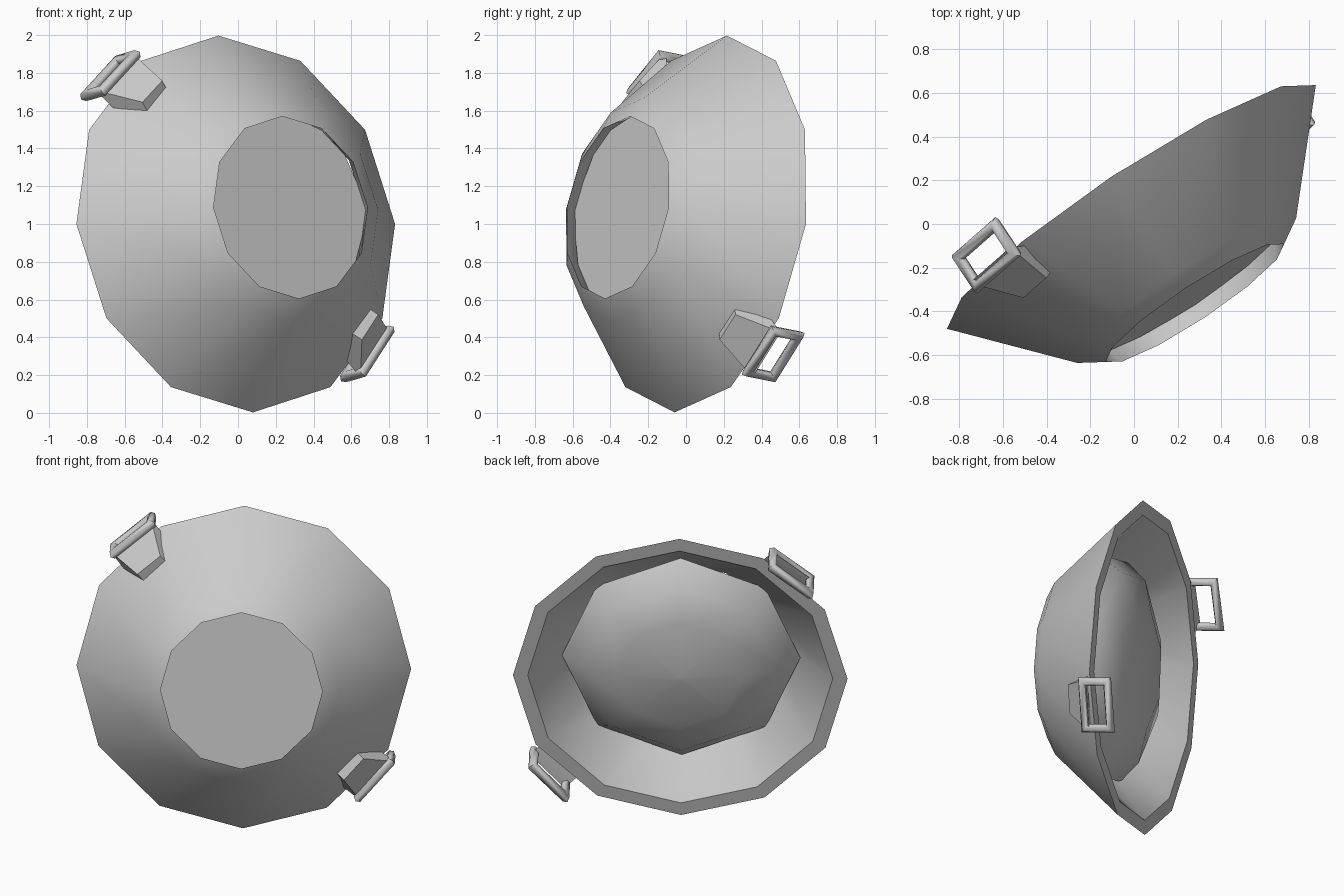
import bpy, bmesh, math
from mathutils import Matrix, Vector

if "Cube" in bpy.data.objects:
    bpy.data.objects.remove(bpy.data.objects["Cube"], do_unlink=True)

grey = bpy.data.materials.new("plain grey")
grey.use_nodes = True
grey.diffuse_color = (0.6, 0.6, 0.6, 1)
grey.node_tree.nodes["Principled BSDF"].inputs["Base Color"].default_value = (0.6, 0.6, 0.6, 1)

# Tilted frame: x across the rim, y up the rim, z out through the foot
across = Vector((0.834, 0.551, 0)).normalized()
axis = Vector((0.543, -0.822, 0.164)).normalized()
up = axis.cross(across).normalized()
frame = Matrix((across, up, axis)).transposed().to_4x4()
frame.translation = (-0.012, 0.078, 1.0)


def finish(name, bm, angle):
    bmesh.ops.remove_doubles(bm, verts=bm.verts, dist=1e-5)
    bmesh.ops.recalc_face_normals(bm, faces=bm.faces)
    mesh = bpy.data.meshes.new(name)
    bm.to_mesh(mesh)
    bm.free()
    mesh.materials.append(grey)
    ob = bpy.data.objects.new(name, mesh)
    bpy.context.scene.collection.objects.link(ob)
    ob.matrix_world = frame
    bpy.ops.object.select_all(action="DESELECT")
    ob.select_set(True)
    bpy.context.view_layer.objects.active = ob
    bpy.ops.object.shade_smooth_by_angle(angle=math.radians(angle))
    return ob


def bridge(bm, a, b):
    for i in range(len(a)):
        j = (i + 1) % len(a)
        bm.faces.new((a[i], a[j], b[j], b[i]))


def lathe(name, profile, sides, closed, angle):
    bm = bmesh.new()
    rings = []
    for r, h in profile:
        turns = [math.tau * i / sides for i in range(sides)]
        rings.append([bm.verts.new((r * math.sin(a), r * math.cos(a), h)) for a in turns])
    for a, b in zip(rings, rings[1:]):
        bridge(bm, a, b)
    if closed:
        bridge(bm, rings[-1], rings[0])
    else:
        bm.faces.new(rings[0])
        bm.faces.new(rings[-1])
    return finish(name, bm, angle)


# Thick bowl with an open foot
lathe("bowl", [(0.489, 0.534), (0.6, 0.465), (1.011, 0), (0.922, 0), (0.54, 0.43)],
      12, True, 35)

# Domed filling, its flat underside showing through the foot
lathe("filling", [(0.55, 0.454), (0.72, 0.22), (0.6, 0.09), (0.38, 0.015), (0.02, -0.025)],
      8, False, 50)


def place(turn, r, t, h):
    s, c = math.sin(turn), math.cos(turn)
    return (r * s + t * c, r * c - t * s, h)


# Paired side handles: tapered bracket plus square loop
for side, degrees in (("upper", -40), ("lower", 131)):
    turn = math.radians(degrees)

    bm = bmesh.new()
    outer = [(0.93, -0.16, 0.03), (1.07, -0.16, 0.0), (1.07, 0.16, 0.0), (0.93, 0.16, 0.03)]
    inner = [(0.8, -0.09, 0.15), (0.89, -0.09, 0.18), (0.89, 0.09, 0.18), (0.8, 0.09, 0.15)]
    a, b = ([bm.verts.new(place(turn, *p)) for p in ring] for ring in (outer, inner))
    bridge(bm, a, b)
    bm.faces.new(a)
    bm.faces.new(b)
    finish(side + "_handle_bracket", bm, 45)

    bm = bmesh.new()
    rings = []
    for st, sh in ((-1, -1), (1, -1), (1, 1), (-1, 1)):
        ring = []
        for i in range(6):
            a = math.tau * i / 6
            grow = 0.026 * math.cos(a)
            ring.append(bm.verts.new(place(turn, 1.05 + 0.03 * math.sin(a),
                                           st * (0.145 + grow), -0.05 + sh * (0.08 + grow))))
        rings.append(ring)
    for i in range(4):
        bridge(bm, rings[i], rings[(i + 1) % 4])
    finish(side + "_handle_loop", bm, 65)
